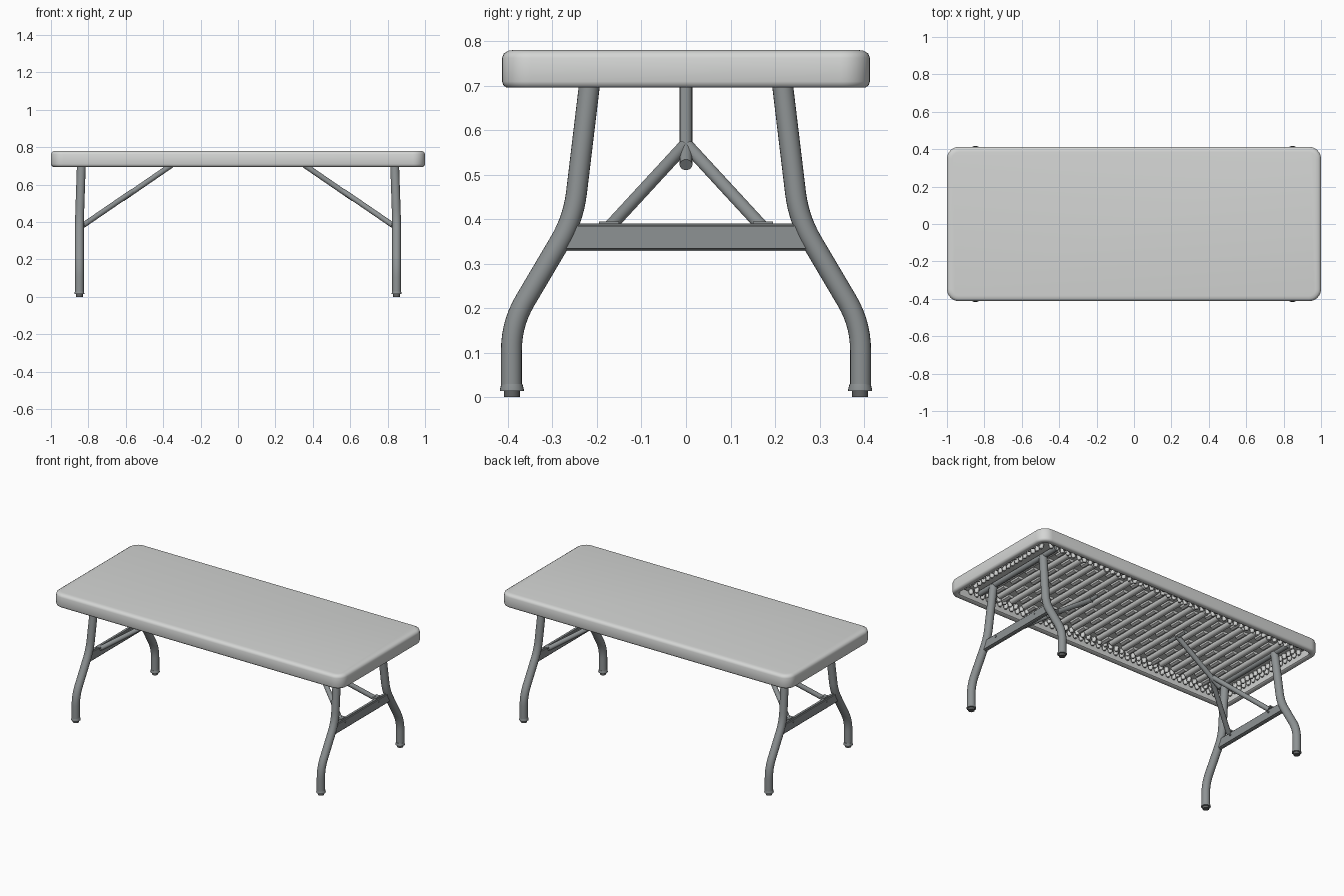
import bpy, bmesh, math
from mathutils import Vector, Matrix

if "Cube" in bpy.data.objects:
    bpy.data.objects.remove(bpy.data.objects["Cube"])


def material(name, c):
    m = bpy.data.materials.new(name)
    m.diffuse_color = (*c, 1)
    m.use_nodes = True
    m.node_tree.nodes["Principled BSDF"].inputs["Base Color"].default_value = m.diffuse_color
    return m


PLASTIC = material("light grey plastic", (0.66, 0.67, 0.66))
STEEL = material("grey steel", (0.27, 0.29, 0.295))
RUBBER = material("dark foot rubber", (0.12, 0.125, 0.125))


def finish(bm, name, mat, angle=40):
    bmesh.ops.recalc_face_normals(bm, faces=bm.faces)
    me = bpy.data.meshes.new(name)
    bm.to_mesh(me)
    bm.free()
    me.materials.append(mat)
    ob = bpy.data.objects.new(name, me)
    bpy.context.collection.objects.link(ob)
    bpy.ops.object.select_all(action='DESELECT')
    ob.select_set(True)
    bpy.context.view_layer.objects.active = ob
    bpy.ops.object.shade_smooth_by_angle(angle=math.radians(angle))
    return ob


def rounded_path(pts, d=0.06, n=7):
    """Replace the inner corners of a path by smooth bends."""
    pts = [Vector(p) for p in pts]
    out = [pts[0]]
    for a, b, c in zip(pts, pts[1:], pts[2:]):
        p, q = b + (a - b).normalized() * d, b + (c - b).normalized() * d
        for i in range(n + 1):
            t = i / n
            out.append(p * (1 - t) ** 2 + b * 2 * t * (1 - t) + q * t * t)
    return out + [pts[-1]]


def tube(bm, pts, r, seg=20):
    """Sweep a circle along a path, with a radius or one radius per point."""
    pts = [Vector(p) for p in pts]
    rs = r if isinstance(r, (list, tuple)) else [r] * len(pts)
    rings = []
    for i, p in enumerate(pts):
        t = (pts[min(i + 1, len(pts) - 1)] - pts[max(i - 1, 0)]).normalized()
        ref = Vector((1, 0, 0)) if abs(t.x) < 0.7 else Vector((0, 1, 0))
        u = ref.cross(t).normalized()
        v = t.cross(u)
        rings.append([bm.verts.new(p + rs[i] * (u * math.cos(k * math.tau / seg) + v * math.sin(k * math.tau / seg)))
                      for k in range(seg)])
    bridge(bm, rings)


def bridge(bm, rings):
    n = len(rings[0])
    for a, b in zip(rings, rings[1:]):
        for k in range(n):
            bm.faces.new((a[k], a[(k + 1) % n], b[(k + 1) % n], b[k]))
    bm.faces.new(rings[0])
    bm.faces.new(rings[-1])


def box(bm, c, s):
    bmesh.ops.create_cube(bm, size=1, matrix=Matrix.Translation(c) @ Matrix.Diagonal((*s, 1)))


# tabletop: hollow shell with rounded corners and a lip underneath
HX, HY, R = 1.0, 0.413, 0.065
profile = [(0.028, 0.780), (0.014, 0.778), (0.004, 0.772), (0, 0.762), (0, 0.709), (0.003, 0.700),
           (0.011, 0.695), (0.030, 0.695), (0.036, 0.700), (0.040, 0.742)]
bm = bmesh.new()
rings = []
for inset, z in profile:
    ring = []
    for q, (sx, sy) in enumerate([(1, 1), (-1, 1), (-1, -1), (1, -1)]):
        for i in range(9):
            a = (q + i / 8) * math.pi / 2
            ring.append(bm.verts.new((sx * (HX - R) + (R - inset) * math.cos(a),
                                      sy * (HY - R) + (R - inset) * math.sin(a), z)))
    rings.append(ring)
bridge(bm, rings)
finish(bm, "tabletop", PLASTIC)

# moulded ribs across the underside, with short ribs staggered between them
bm = bmesh.new()
for i in range(19):
    x = -0.81 + i * 0.09
    tube(bm, [(x, -0.30, 0.742), (x, 0.30, 0.742)], 0.020, 10)
    if i < 18:
        for j in range(-2, 3):
            y = j * 0.13 + (0.03 if i % 2 else -0.03)
            tube(bm, [(x + 0.045, y - 0.035, 0.745), (x + 0.045, y + 0.035, 0.745)], 0.020, 8)
finish(bm, "underside_ribs", PLASTIC)

# two rows of small moulded bumps around the rim
bm = bmesh.new()
for row, off in enumerate((0.058, 0.092)):
    hx, hy = HX - off, HY - off
    for s in (-1, 1):
        n = 44
        for i in range(n):
            x = -hx + 0.02 + (i + row * 0.5) * (2 * hx - 0.04) / n
            tube(bm, [(x, s * hy, 0.745), (x, s * hy, 0.722), (x, s * hy, 0.715)], [0.015, 0.012, 0.007], 8)
        n = 17
        for i in range(n):
            y = -hy + 0.02 + (i + row * 0.5) * (2 * hy - 0.04) / n
            tube(bm, [(s * hx, y, 0.745), (s * hx, y, 0.722), (s * hx, y, 0.715)], [0.015, 0.012, 0.007], 8)
finish(bm, "rim_bumps", PLASTIC)

for sx, side in ((-1, "left"), (1, "right")):
    # bent tube legs and their top pivot bar
    bm = bmesh.new()
    feet = bmesh.new()
    for sy in (-1, 1):
        leg = [(0.848, 0.392, 0.025), (0.848, 0.392, 0.165), (0.848, 0.253, 0.400), (0.837, 0.214, 0.725)]
        tube(bm, rounded_path([(sx * x, sy * y, z) for x, y, z in leg]), 0.0235)
        # foot: flared collar and small glide pad
        x, y = sx * 0.848, sy * 0.391
        tube(bm, [(x, y, 0.014), (x, y, 0.017), (x, y, 0.030)], [0.027, 0.027, 0.0238])
        tube(feet, [(x, y, 0), (x, y, 0.016)], 0.018)
    tube(bm, [(sx * 0.837, -0.33, 0.725), (sx * 0.837, 0.33, 0.725)], 0.016)
    finish(bm, side + "_legs", STEEL)
    finish(feet, side + "_foot_pads", RUBBER)

    # flat crossbar between the legs, wider at its lower edge
    bm = bmesh.new()
    box(bm, (sx * 0.848, 0, 0.359), (0.026, 0.54, 0.062))
    for v in bm.verts:
        if v.co.z < 0.35:
            v.co.y *= 1.07
    bmesh.ops.bevel(bm, geom=[e for e in bm.edges if abs(e.verts[0].co.y - e.verts[1].co.y) > 0.3],
                    offset=0.006, segments=3, affect='EDGES')
    finish(bm, side + "_crossbar", STEEL)

    # Y-shaped folding brace: two lower arms and one upper arm
    bm = bmesh.new()
    for sy in (-1, 1):
        tube(bm, [(sx * 0.828, sy * 0.172, 0.382), (sx * 0.565, sy * 0.006, 0.562)], 0.0145, 16)
        # pivot bracket and bolt on the crossbar
        box(bm, (sx * 0.835, sy * 0.173, 0.391), (0.03, 0.044, 0.008))
        tube(bm, [(sx * 0.83, sy * 0.165, 0.370), (sx * 0.864, sy * 0.165, 0.370)], 0.006, 12)
    tube(bm, [(sx * 0.620, 0, 0.522), (sx * 0.310, 0, 0.735)], 0.0145, 16)
    # mounting pin under the top
    tube(bm, [(sx * 0.315, -0.07, 0.732), (sx * 0.315, 0.07, 0.732)], 0.012, 12)
    finish(bm, side + "_folding_brace", STEEL)
